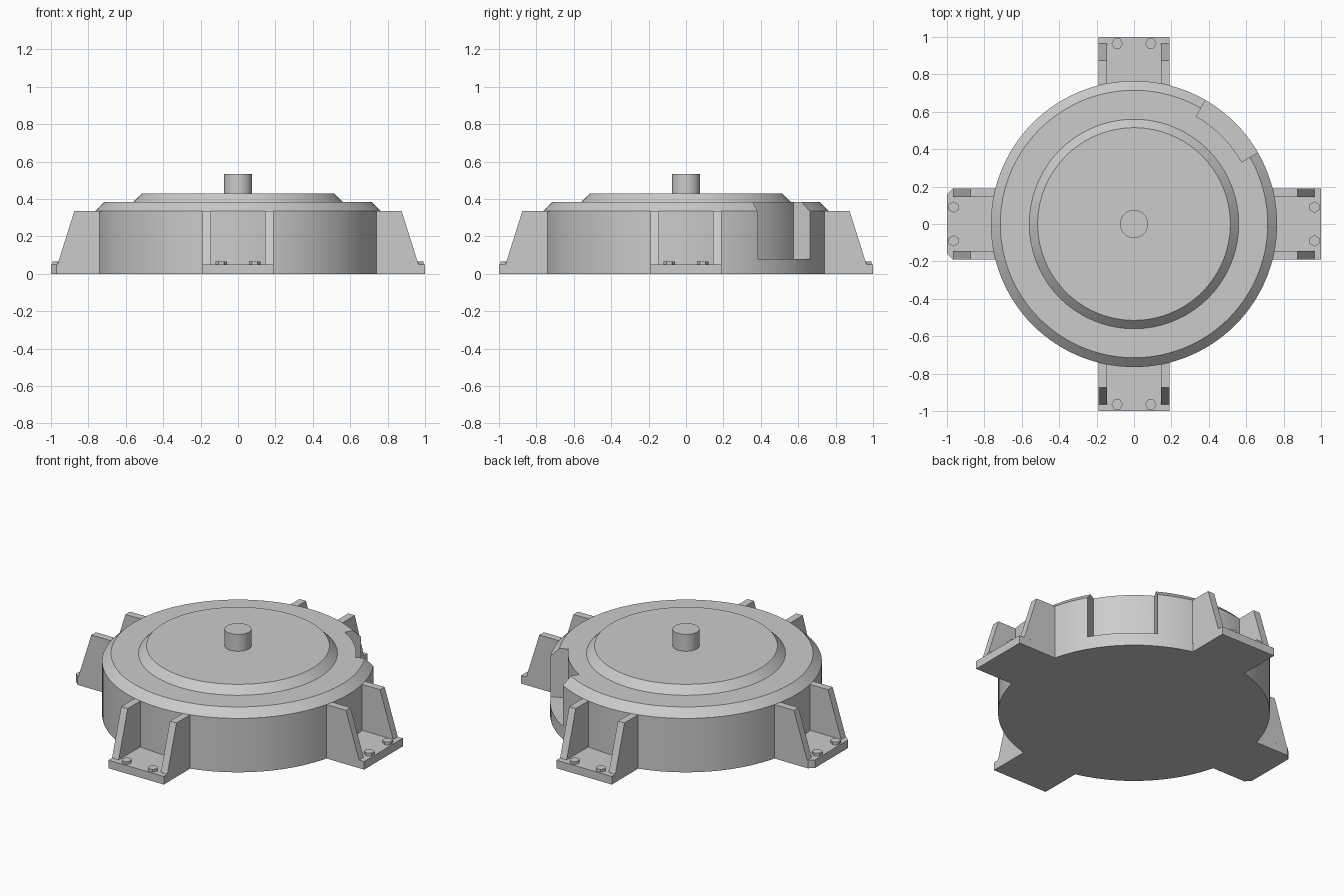
import bpy, bmesh
from math import sin, cos, pi, radians, asin
from mathutils import Matrix, Vector

cube = bpy.data.objects.get("Cube")
if cube:
    bpy.data.objects.remove(cube, do_unlink=True)

GREY = (0.6, 0.6, 0.6, 1.0)
metal = bpy.data.materials.new("grey_metal")
metal.diffuse_color = GREY
metal.use_nodes = True
metal.node_tree.nodes["Principled BSDF"].inputs["Base Color"].default_value = GREY


def finish(name, bm):
    """Turn a bmesh into a named, coloured object."""
    bmesh.ops.remove_doubles(bm, verts=bm.verts, dist=1e-5)
    bmesh.ops.recalc_face_normals(bm, faces=bm.faces)
    mesh = bpy.data.meshes.new(name)
    bm.to_mesh(mesh)
    bm.free()
    mesh.materials.append(metal)
    obj = bpy.data.objects.new(name, mesh)
    bpy.context.collection.objects.link(obj)
    return obj


def activate(obj):
    bpy.ops.object.select_all(action='DESELECT')
    obj.select_set(True)
    bpy.context.view_layer.objects.active = obj


def smooth(obj):
    activate(obj)
    bpy.ops.object.shade_smooth_by_angle(angle=radians(30))


def lathe(name, profile, steps=120):
    """Revolve a (radius, height) profile round the z axis."""
    bm = bmesh.new()
    verts = [bm.verts.new((r, 0, z)) for r, z in profile]
    edges = [bm.edges.new(pair) for pair in zip(verts, verts[1:])]
    bmesh.ops.spin(bm, geom=verts + edges, cent=(0, 0, 0), axis=(0, 0, 1),
                   angle=2 * pi, steps=steps, use_merge=True)
    return finish(name, bm)


def prism(name, points, low, high, upright=False, turn=0.0):
    """Extrude an outline along z, or along y when upright, then turn about z."""
    bm = bmesh.new()
    place = (lambda a, b, c: (a, c, b)) if upright else (lambda a, b, c: (a, b, c))
    face = bm.faces.new([bm.verts.new(place(a, b, low)) for a, b in points])
    moved = bmesh.ops.extrude_face_region(bm, geom=[face])["geom"]
    bmesh.ops.translate(bm, vec=Vector(place(0, 0, high - low)),
                        verts=[v for v in moved if isinstance(v, bmesh.types.BMVert)])
    bmesh.ops.rotate(bm, verts=bm.verts, cent=(0, 0, 0),
                     matrix=Matrix.Rotation(turn, 3, 'Z'))
    return finish(name, bm)


def arc(radius, start, end, steps):
    return [(radius * cos(t), radius * sin(t))
            for t in (start + (end - start) * i / steps for i in range(steps + 1))]


RADIUS, SHOULDER, DECK, LID = 0.765, 0.335, 0.383, 0.43
HALF, RIB, PLATE = 0.19, 0.045, 0.05

# Round housing with a chamfered rim
housing = lathe("housing", [(0, 0), (RADIUS, 0), (RADIUS, SHOULDER), (0.715, DECK), (0, DECK)])

# Recess cut into the rim
a, b = radians(30), radians(60)
cutter = prism("recess_cutter", arc(0.665, a, b, 10) + arc(0.95, b, a, 10), 0.08, 0.6)
cutter.hide_render = True
cut = housing.modifiers.new("recess", 'BOOLEAN')
cut.operation = 'DIFFERENCE'
cut.solver = 'EXACT'
cut.object = cutter
activate(housing)
bpy.ops.object.modifier_apply(modifier=cut.name)
bpy.data.objects.remove(cutter, do_unlink=True)
smooth(housing)

# Raised cover and centre shaft
smooth(lathe("cover", [(0, 0.36), (0.56, 0.36), (0.56, DECK), (0.515, LID), (0, LID)]))
smooth(lathe("shaft", [(0, 0.4), (0.075, 0.4), (0.075, 0.535), (0, 0.535)], 48))

# Four mounting feet, each a plate with two ribs and two hex bolts
edge = asin(HALF / RADIUS)
inner = arc(RADIUS - 0.001, edge, -edge, 10)
for k, side in enumerate(("left", "back", "right", "front")):
    turn = k * pi / 2
    c = 0.03 if side == "right" else 0      # this foot has clipped corners
    if c:
        outer = [(1 - c, -HALF), (1, c - HALF), (1, HALF - c), (1 - c, HALF)]
    else:
        outer = [(1, -HALF), (1, HALF)]
    prism(side + "_foot_plate", inner + outer, 0, PLATE, turn=turn)
    for s, tag in ((1, "a"), (-1, "b")):
        rib = [(0.7, PLATE), (0.965, PLATE), (0.875, SHOULDER), (0.7, SHOULDER)]
        prism(f"{side}_rib_{tag}", rib, s * (HALF - RIB), s * HALF, upright=True, turn=turn)
        bolt = [(0.965 + 0.03 * sin(i * pi / 3), s * 0.09 + 0.03 * cos(i * pi / 3))
                for i in range(6)]
        prism(f"{side}_bolt_{tag}", bolt, PLATE - 0.005, 0.067, turn=turn)
